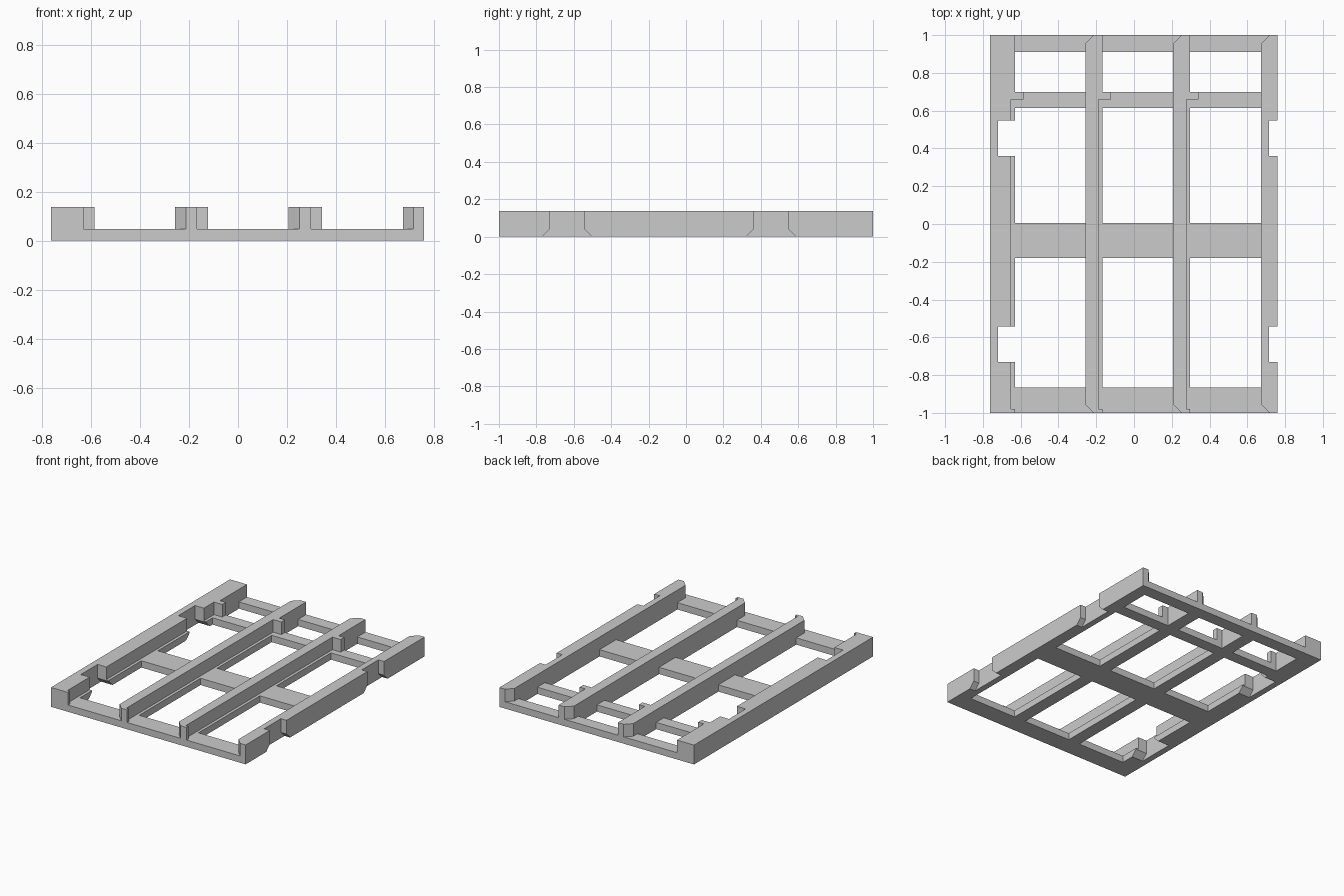
import bpy
import bmesh

if "Cube" in bpy.data.objects:
    bpy.data.objects.remove(bpy.data.objects["Cube"], do_unlink=True)

GREY = (0.6, 0.6, 0.6, 1)
mat = bpy.data.materials.new("plain grey")
mat.use_nodes = True
mat.diffuse_color = GREY
mat.node_tree.nodes["Principled BSDF"].inputs["Base Color"].default_value = GREY

BASE, TOP = 0.048, 0.137
EDGE, LEDGE, CHAMFER, TAB = 1.0, 0.02, 0.044, 0.045

# Lengthwise strips (x ranges) and crossbars (y ranges)
STRIPS = [(-0.763, -0.63), (-0.257, -0.167), (0.207, 0.297), (0.673, 0.76)]
BARS = [(-EDGE, -0.865), (-0.18, 0.005), (0.615, 0.7), (0.91, EDGE)]
NOTCHES = [(-0.73, -0.543), (0.36, 0.547)]


def add_object(name, bm):
    bmesh.ops.recalc_face_normals(bm, faces=bm.faces)
    mesh = bpy.data.meshes.new(name)
    bm.to_mesh(mesh)
    bm.free()
    mesh.materials.append(mat)
    obj = bpy.data.objects.new(name, mesh)
    bpy.context.collection.objects.link(obj)
    return obj


def extrude_faces(bm, depth):
    top = bmesh.ops.extrude_face_region(bm, geom=bm.faces[:])["geom"]
    verts = [v for v in top if isinstance(v, bmesh.types.BMVert)]
    bmesh.ops.translate(bm, verts=verts, vec=depth)


def prism(name, points, depth):
    bm = bmesh.new()
    bm.faces.new([bm.verts.new(p) for p in points])
    extrude_faces(bm, depth)
    return add_object(name, bm)


def inside(value, ranges):
    return any(a < value < b for a, b in ranges)


# Flat lattice base: fill every grid cell lying on a strip or a crossbar
bm = bmesh.new()
xs = sorted(v for r in STRIPS for v in r)
ys = sorted(v for r in BARS for v in r)
for x0, x1 in zip(xs, xs[1:]):
    for y0, y1 in zip(ys, ys[1:]):
        if inside((x0 + x1) / 2, STRIPS) or inside((y0 + y1) / 2, BARS):
            bm.faces.new([bm.verts.new((x, y, 0)) for x, y in
                          ((x0, y0), (x1, y0), (x1, y1), (x0, y1))])
bmesh.ops.remove_doubles(bm, verts=bm.verts, dist=0.0001)
extrude_faces(bm, (0, 0, BASE))
base = add_object("base_lattice", bm)

# Raised rails: chamfered on the -x side, stepped with a stop tab on the +x side
rails = []
for i, (x0, x1) in enumerate(STRIPS):
    if i == 0:
        outline = [(x0, EDGE), (x0, -EDGE)]
    else:
        outline = [(x0 + CHAMFER, EDGE), (x0, EDGE - CHAMFER),
                   (x0, CHAMFER - EDGE), (x0 + CHAMFER, -EDGE)]
    outline.append((x1, -EDGE))
    if i < 3:
        inner, outer = x1 - LEDGE, x1 + TAB
        outline += [(x1, -0.98), (inner, -0.98), (inner, 0.66),
                    (outer, 0.66), (outer, 0.7), (x1, 0.7)]
    outline.append((x1, EDGE))
    rails.append(prism(f"rail_{i + 1}", [(x, y, BASE) for x, y in outline],
                       (0, 0, TOP - BASE)))

# Fork notches, flared at the bottom, in the +x side of both outer rails
for side, rail, start in (("right", rails[0], -0.719), ("left", rails[3], 0.716)):
    for n, (y0, y1) in enumerate(NOTCHES):
        section = [(y0 - 0.05, -0.01), (y1 + 0.05, -0.01), (y1, 0.04),
                   (y1, 0.2), (y0, 0.2), (y0, 0.04)]
        cutter = prism(f"{side}_notch_cutter_{n + 1}",
                       [(start, y, z) for y, z in section], (0.12, 0, 0))
        cutter.hide_render = True
        cutter.hide_viewport = True
        cutter.display_type = 'WIRE'
        for target in (base, rail):
            mod = target.modifiers.new(cutter.name, 'BOOLEAN')
            mod.operation = 'DIFFERENCE'
            mod.solver = 'EXACT'
            mod.object = cutter
